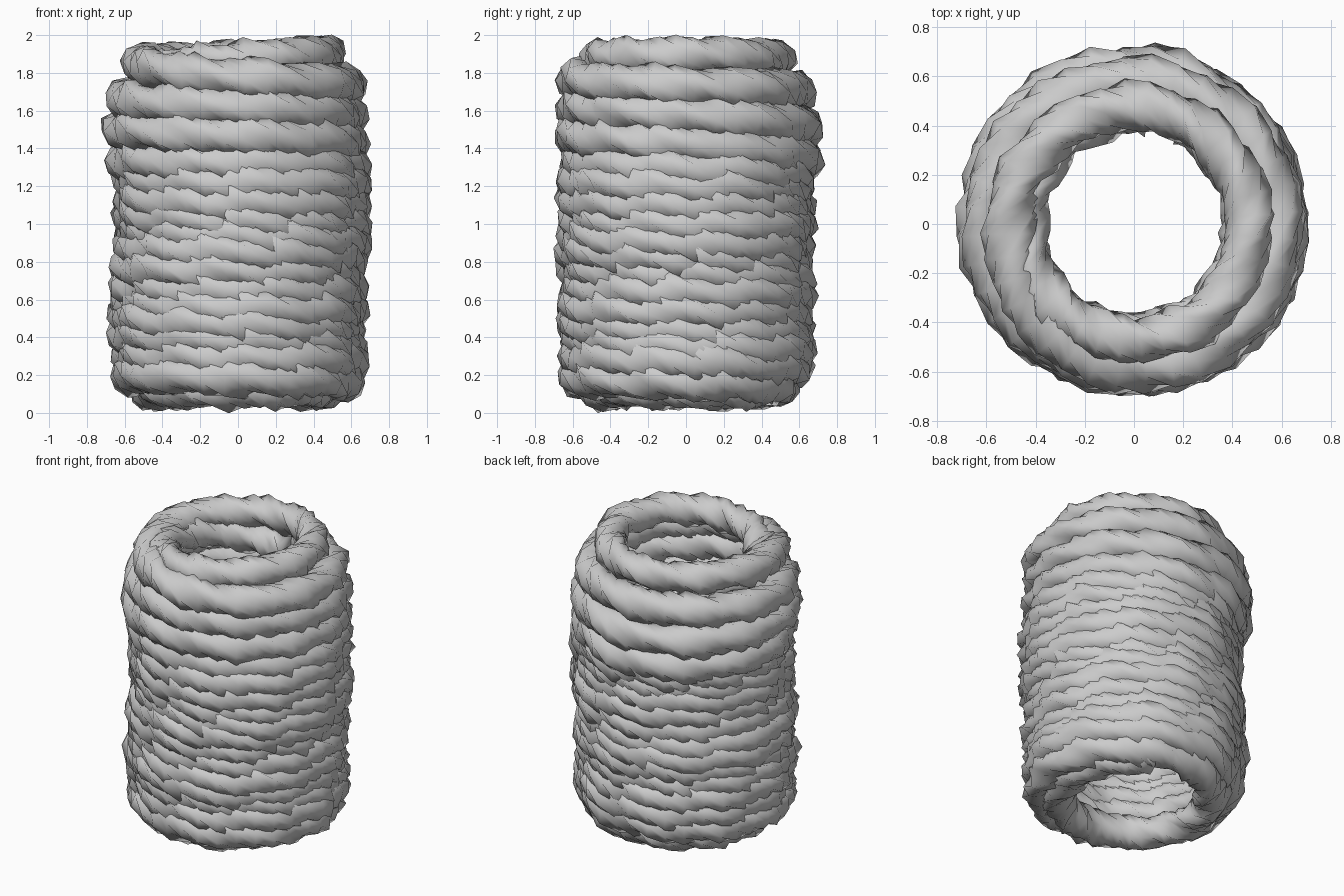
import bpy, bmesh, math, random
from mathutils import Vector

if "Cube" in bpy.data.objects:
    bpy.data.objects.remove(bpy.data.objects["Cube"])

random.seed(4)
STEPS, SIDES, LOBES = 36, 10, 3

# Coil path: (turn, radius, height), bottom ring up to tucked top end
KEYS = [(-2, .46, .13), (-1.25, .465, .125), (-0.75, .575, .18), (10.9, .58, 1.26),
        (11.6, .58, 1.33), (11.9, .635, 1.33), (12.18, .575, 1.43), (12.65, .615, 1.50),
        (12.9, .635, 1.50), (13.18, .575, 1.58), (13.4, .575, 1.62), (13.65, .605, 1.65),
        (13.9, .575, 1.70), (14.18, .575, 1.73), (14.4, .595, 1.76), (14.65, .51, 1.85),
        (14.9, .475, 1.87), (15.18, .465, 1.90), (15.42, .475, 1.875),
        (15.65, .455, 1.82), (15.8, .45, 1.73), (15.95, .465, 1.66)]
START, END = KEYS[0][0], KEYS[-1][0]


def sample(t):
    for (t0, r0, z0), (t1, r1, z1) in zip(KEYS, KEYS[1:]):
        if t <= t1:
            f = (t - t0) / (t1 - t0)
            return r0 + (r1 - r0) * f, z0 + (z1 - z0) * f
    return KEYS[-1][1:]


def path(t):
    # average nearby samples so the rope bends softly
    pts = [sample(min(max(t + d, START), END)) for d in (-.1, -.05, 0, .05, .1)]
    r = sum(p[0] for p in pts) / 5
    z = sum(p[1] for p in pts) / 5
    if -.5 < t < 11.5:
        r += 0.012 * math.sin(t * 8.1)
        z += 0.012 * math.sin(t * 5.1)
    a = math.radians(64) - 2 * math.pi * t
    c = Vector((r * math.cos(a), r * math.sin(a), z))
    # middle of the stack leans slightly to the right
    c.x += 0.03 * math.exp(-((z - 1.05) / .2) ** 2)
    return c


# Twisted rope: lobed section swept along the coil
bm = bmesh.new()
rings = []
for i in range(int((END - START) * STEPS) + 1):
    t = START + i / STEPS
    c = path(t)
    tangent = (path(t + .01) - path(t - .01)).normalized()
    out = Vector((c.x, c.y, 0)).normalized()
    out = (out - tangent * out.dot(tangent)).normalized()
    up = out.cross(tangent)
    if up.z < 0:
        up = -up
    tube = 0.098 if t > 14.7 else 0.106
    twist = 2 * math.pi * t * 3.37
    ring = []
    for k in range(SIDES):
        a = 2 * math.pi * k / SIDES + twist
        lobe = 0.012 * math.cos(LOBES * (a - twist))
        rad = tube + lobe + random.uniform(-.012, .012)
        ring.append(bm.verts.new(c + out * math.cos(a) * rad + up * math.sin(a) * rad))
    rings.append(ring)
for a, b in zip(rings, rings[1:]):
    for k in range(SIDES):
        n = (k + 1) % SIDES
        bm.faces.new((a[k], a[n], b[n], b[k]))
bm.faces.new(rings[0])
bm.faces.new(rings[-1])
bmesh.ops.recalc_face_normals(bm, faces=bm.faces)
for f in bm.faces:
    f.smooth = True
mesh = bpy.data.meshes.new("rope_coil")
bm.to_mesh(mesh)
bm.free()
bpy.context.collection.objects.link(bpy.data.objects.new("rope_coil", mesh))
